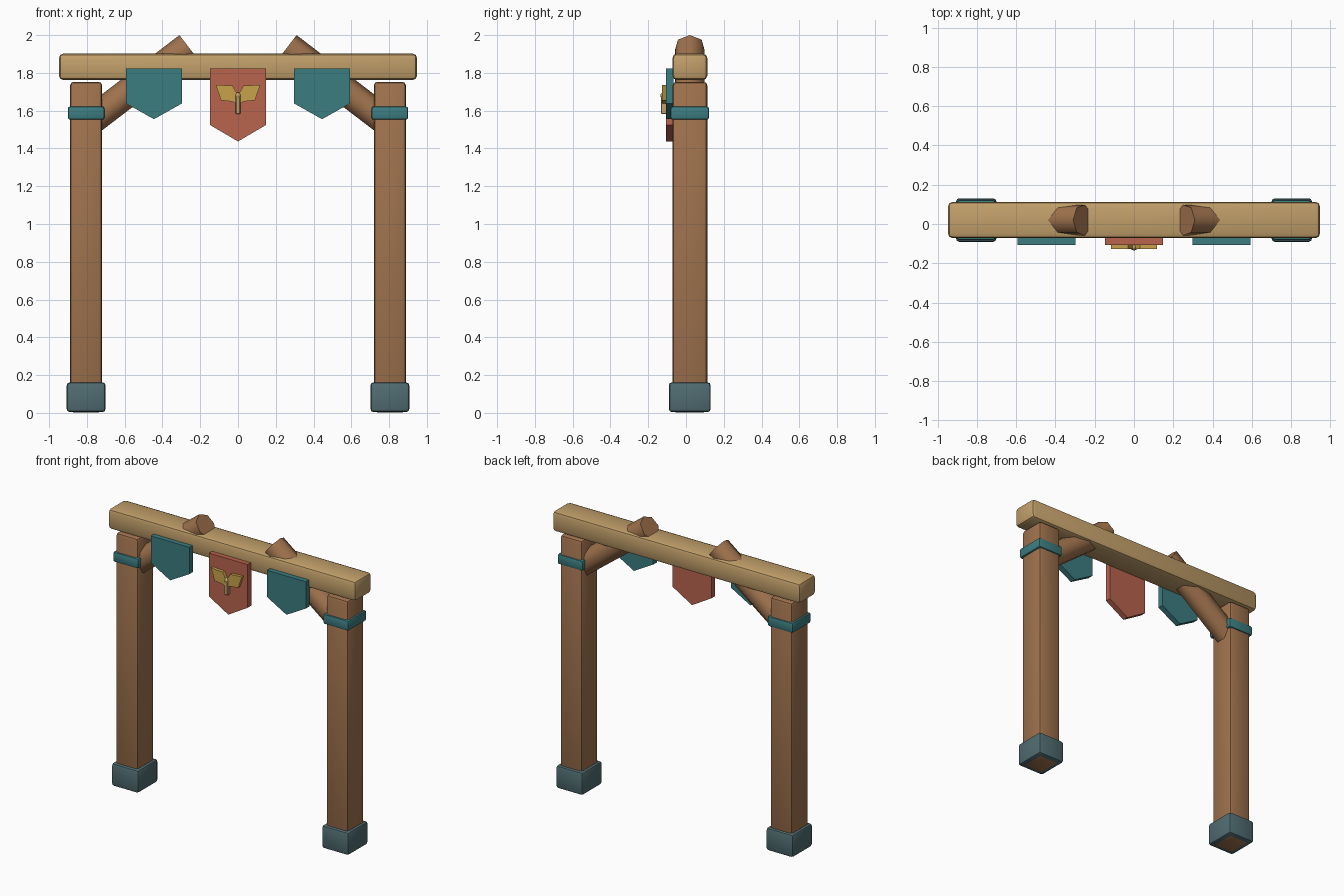
import bpy, bmesh, math
from mathutils import Vector, Matrix

if "Cube" in bpy.data.objects:
    bpy.data.objects.remove(bpy.data.objects["Cube"])


def mat(name, rgb):
    m = bpy.data.materials.new(name)
    m.diffuse_color = (*rgb, 1)
    m.use_nodes = True
    m.node_tree.nodes["Principled BSDF"].inputs["Base Color"].default_value = m.diffuse_color
    return m


POST = mat("brown_wood", (0.35, 0.17, 0.075))
BEAM = mat("light_wood", (0.54, 0.35, 0.145))
TEAL = mat("teal_cloth", (0.045, 0.205, 0.22))
STONE = mat("slate_stone", (0.08, 0.15, 0.165))
RED = mat("red_cloth", (0.48, 0.125, 0.075))
GOLD = mat("gold", (0.58, 0.36, 0.07))


def finish(name, bm, material, angle=None):
    bmesh.ops.recalc_face_normals(bm, faces=bm.faces)
    me = bpy.data.meshes.new(name)
    bm.to_mesh(me)
    bm.free()
    me.materials.append(material)
    ob = bpy.data.objects.new(name, me)
    bpy.context.collection.objects.link(ob)
    if angle:
        bpy.context.view_layer.objects.active = ob
        ob.select_set(True)
        bpy.ops.object.shade_smooth_by_angle(angle=math.radians(angle))
        ob.select_set(False)
    return ob


def box(name, x, y, z, material, bevel, segments=2):
    """Bevelled box from (min, max) pairs."""
    bm = bmesh.new()
    bmesh.ops.create_cube(bm, size=1)
    for v in bm.verts:
        for i, (a, b) in enumerate((x, y, z)):
            v.co[i] = a if v.co[i] < 0 else b
    bmesh.ops.bevel(bm, geom=bm.edges[:], offset=bevel, segments=segments,
                    profile=0.5, affect='EDGES')
    return finish(name, bm, material, 30)


def plate(name, pts, y0, y1, material):
    """Flat outline in x-z, extruded along y."""
    bm = bmesh.new()
    f = bm.faces.new([bm.verts.new((px, y0, pz)) for px, pz in pts])
    r = bmesh.ops.extrude_face_region(bm, geom=[f])
    bmesh.ops.translate(bm, vec=(0, y1 - y0, 0),
                        verts=[g for g in r["geom"] if isinstance(g, bmesh.types.BMVert)])
    return finish(name, bm, material)


def banner(name, cx, side_z, tip_z, material):
    w, top = 0.148, 1.823
    plate(name, [(cx - w, top), (cx + w, top), (cx + w, side_z), (cx, tip_z), (cx - w, side_z)],
          -0.106, -0.066, material)


# Cross beam
box("cross_beam", (-0.948, 0.948), (-0.072, 0.113), (1.762, 1.902), BEAM, 0.024)

for s, side in ((-1, "left"), (1, "right")):
    def span(half):
        return (s * 0.804 - half, s * 0.804 + half)

    # Post, stone foot and collar
    box(side + "_post", span(0.085), (-0.071, 0.113), (0.002, 1.753), POST, 0.02)
    box(side + "_foot", span(0.103), (-0.091, 0.131), (0.004, 0.162), STONE, 0.017)
    box(side + "_collar", span(0.097), (-0.082, 0.122), (1.552, 1.622), TEAL, 0.012)

    # Seven-sided diagonal brace poking through the beam
    r = 0.08
    axis = Vector((-s * 0.795, 0, 0.607))
    up = Vector((s * 0.607, 0, 0.795))
    top = Vector((s * 0.31, 0.02, 2.0)) - up * r
    bm = bmesh.new()
    rings = []
    for length in (0, 0.64):
        rings.append([bm.verts.new(top - axis * length + up * (r * math.cos(a))
                                   + Vector((0, r * math.sin(a), 0)))
                      for a in (2 * math.pi * i / 7 for i in range(7))])
    for i in range(7):
        j = (i + 1) % 7
        bm.faces.new((rings[0][i], rings[0][j], rings[1][j], rings[1][i]))
    for ring in rings:
        bm.faces.new(ring)
    finish(side + "_brace", bm, POST, 60)

    # Side banner and emblem wing
    banner(side + "_banner", s * 0.445, 1.638, 1.555, TEAL)
    plate(side + "_wing", [(s * 0.118, 1.737), (s * 0.03, 1.732), (s * 0.004, 1.69),
                           (s * 0.004, 1.635), (s * 0.03, 1.648), (s * 0.09, 1.655)],
          -0.127, -0.104, GOLD)

# Centre banner
banner("centre_banner", 0, 1.524, 1.437, RED)

# Emblem stem and knob
box("emblem_stem", (-0.012, 0.012), (-0.132, -0.104), (1.582, 1.675), BEAM, 0.003, 1)
bm = bmesh.new()
bmesh.ops.create_uvsphere(bm, u_segments=8, v_segments=6, radius=0.017,
                          matrix=Matrix.Translation((0, -0.119, 1.68)))
finish("emblem_knob", bm, BEAM, 60)
